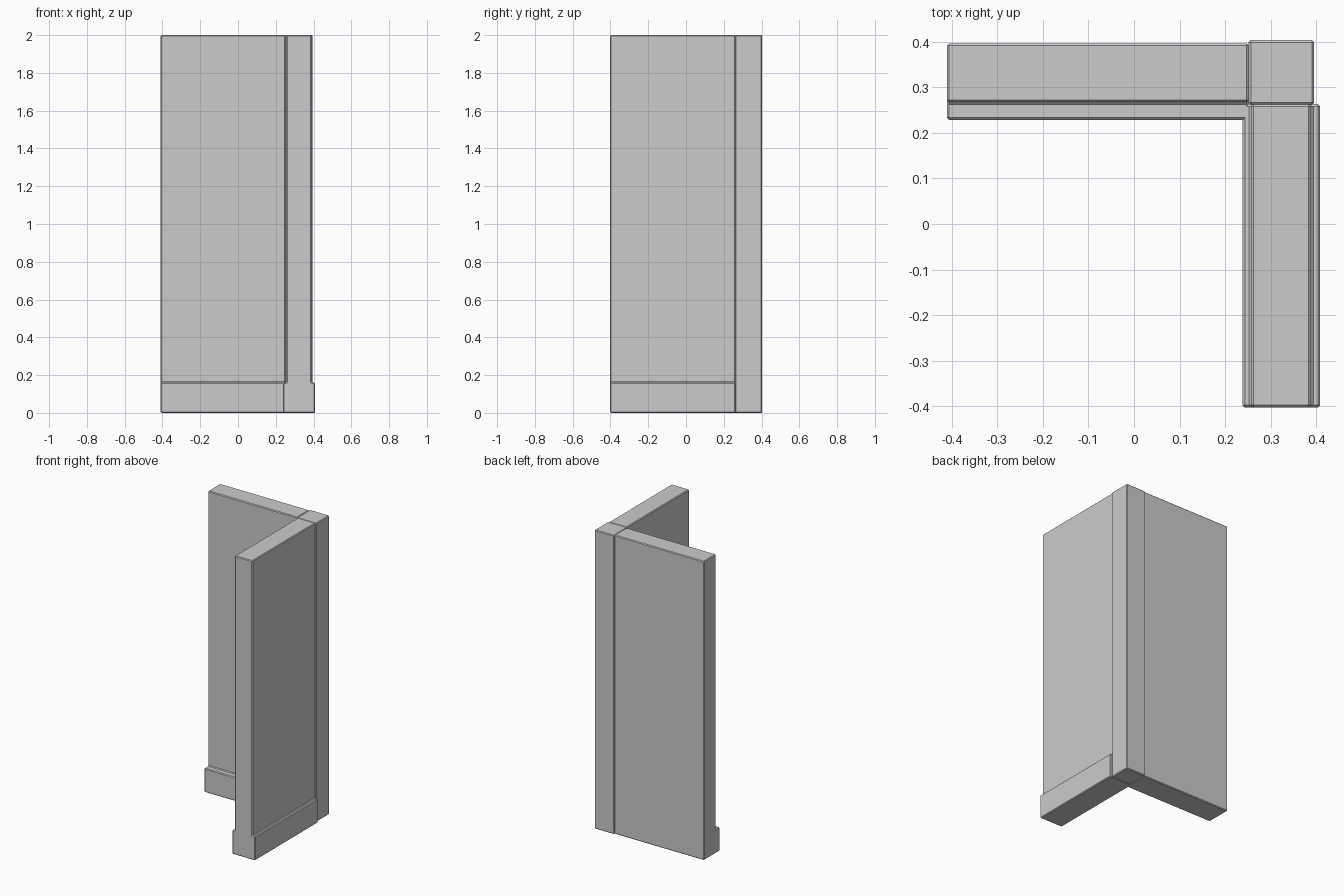
import bpy, bmesh
from mathutils import Vector

if "Cube" in bpy.data.objects:
    bpy.data.objects.remove(bpy.data.objects["Cube"])


def extrude_profile(name, points, sweep, bevel=0.005):
    """Extrude a closed profile and chamfer its edges."""
    bm = bmesh.new()
    face = bm.faces.new([bm.verts.new(p) for p in points])
    out = bmesh.ops.extrude_face_region(bm, geom=[face])
    moved = [g for g in out["geom"] if isinstance(g, bmesh.types.BMVert)]
    bmesh.ops.translate(bm, verts=moved, vec=Vector(sweep))
    if face.is_valid and not all(len(e.link_faces) == 2 for e in bm.edges):
        bm.faces.remove(face)
    open_edges = [e for e in bm.edges if len(e.link_faces) == 1]
    if open_edges:
        bmesh.ops.holes_fill(bm, edges=open_edges, sides=0)
    bmesh.ops.recalc_face_normals(bm, faces=bm.faces[:])
    mesh = bpy.data.meshes.new(name)
    bm.to_mesh(mesh)
    bm.free()
    obj = bpy.data.objects.new(name, mesh)
    bpy.context.collection.objects.link(obj)
    mod = obj.modifiers.new("chamfer", "BEVEL")
    mod.width = bevel
    mod.segments = 1
    mod.limit_method = "ANGLE"
    return obj


H, BASE = 2.0, 0.16

# Back wall with a skirting step on its inner side only
back = [(0.228, 0), (0.396, 0), (0.396, H), (0.267, H), (0.267, BASE), (0.228, BASE)]
extrude_profile("back_wall", [(-0.41, y, z) for y, z in back], (0.662, 0, 0))

# Side wall with a skirting step on both sides
side = [(0.238, 0), (0.408, 0), (0.408, BASE), (0.388, BASE),
        (0.388, H), (0.257, H), (0.257, BASE), (0.238, BASE)]
extrude_profile("side_wall", [(x, -0.402, z) for x, z in side], (0, 0.665, 0))

# Square corner post joining the two walls
post = [(0.251, 0.261), (0.395, 0.261), (0.395, 0.403), (0.251, 0.403)]
extrude_profile("corner_post", [(x, y, 0) for x, y in post], (0, 0, H))
